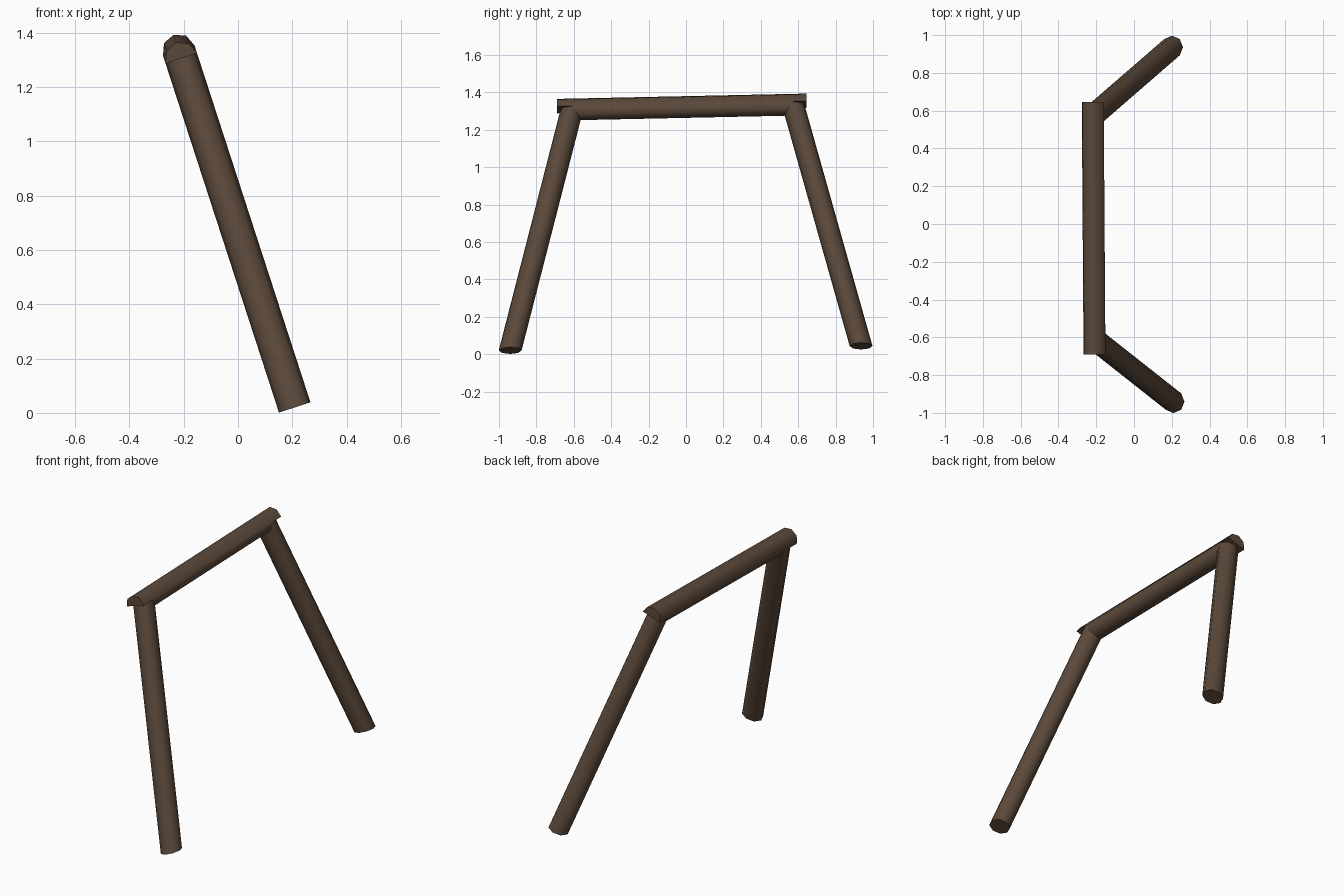
import bpy, bmesh, math
from mathutils import Vector

if "Cube" in bpy.data.objects:
    bpy.data.objects.remove(bpy.data.objects["Cube"])

R = 0.061                      # radius of every octagonal pole
LEAN = math.radians(18)        # the whole frame leans back around y
ORIGIN = Vector((0.209, 0, 0.02))
XA = Vector((math.cos(LEAN), 0, math.sin(LEAN)))
ZA = Vector((-math.sin(LEAN), 0, math.cos(LEAN)))

wood = bpy.data.materials.new("dark brown wood")
wood.diffuse_color = (0.105, 0.066, 0.042, 1)
wood.use_nodes = True
wood.node_tree.nodes["Principled BSDF"].inputs["Base Color"].default_value = wood.diffuse_color


def place(x, y, z):
    """Leaning frame coordinates to world."""
    return ORIGIN + XA * x + ZA * z + Vector((0, y, 0))


def finish(bm, name):
    bmesh.ops.recalc_face_normals(bm, faces=bm.faces)
    for f in bm.faces:
        f.smooth = True
    for e in bm.edges:
        e.smooth = e.calc_face_angle(0) < math.radians(50)
    me = bpy.data.meshes.new(name)
    bm.to_mesh(me)
    bm.free()
    me.materials.append(wood)
    bpy.context.collection.objects.link(bpy.data.objects.new(name, me))


# splayed legs: sheared octagonal prisms with level ends
def leg(name, y0, z0, y1, z1):
    bm = bmesh.new()
    rings = []
    for y, z in ((y0, z0), (y1, z1)):
        rings.append([bm.verts.new(place(R * math.cos(k * math.pi / 4),
                                         y + R * math.sin(k * math.pi / 4), z))
                      for k in range(8)])
    a, b = rings
    for k in range(8):
        j = (k + 1) % 8
        bm.faces.new((a[k], a[j], b[j], b[k]))
    bm.faces.new(a)
    bm.faces.new(b)
    finish(bm, name)


leg("front_leg", -0.94, 0.0, -0.61, 1.353)
leg("back_leg", 0.936, 0.025, 0.573, 1.379)

# crossbeam: the lower half is notched away at both ends to sit on the legs
bm = bmesh.new()


def half_ring(y, sign, slant=0.0):
    out = []
    for k in range(5):
        t = k * math.pi / 4
        yy = y + slant * math.sin(t)
        zc = 1.353 + 0.03 * (yy + 0.69) / 1.335
        out.append(bm.verts.new(place(R * math.cos(t), yy, zc + sign * R * math.sin(t))))
    return out


A, D = half_ring(-0.69, 1), half_ring(0.645, 1)
B, C = half_ring(-0.61, -1, 0.04), half_ring(0.573, -1, -0.04)
for k in range(4):
    bm.faces.new((B[k], C[k], C[k + 1], B[k + 1]))
for k in (1, 2):
    bm.faces.new((A[k], D[k], D[k + 1], A[k + 1]))
bm.faces.new((A[0], B[0], C[0], D[0], D[1], A[1]))
bm.faces.new((A[4], B[4], C[4], D[4], D[3], A[3]))
for end, inner in ((A, B), (D, C)):
    bm.faces.new(end)
    bm.faces.new(inner)
    bm.faces.new((end[0], end[4], inner[4], inner[0]))
finish(bm, "crossbeam")
